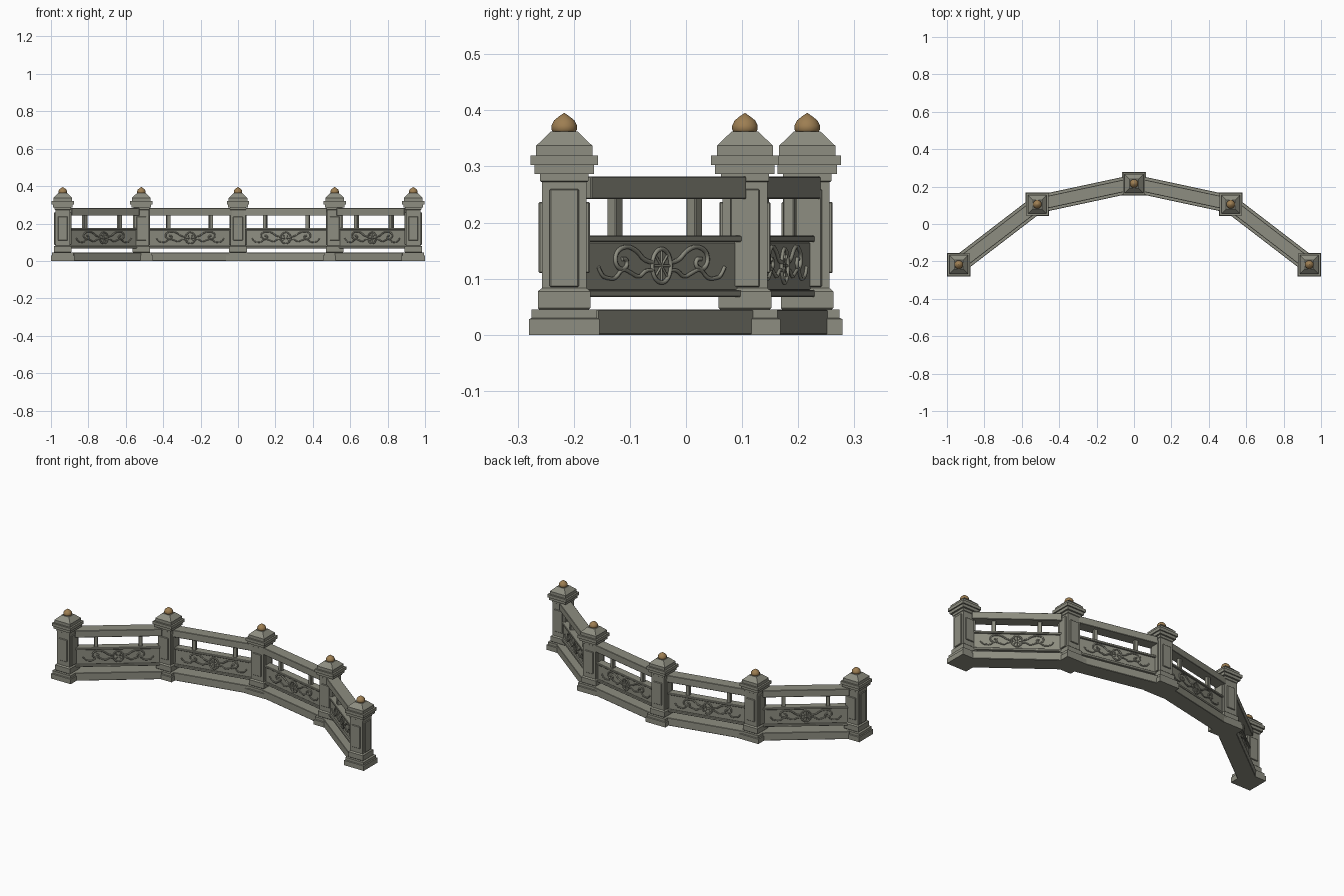
import bpy, bmesh, math
from mathutils import Vector, Matrix

old = bpy.data.objects.get("Cube")
if old:
    bpy.data.objects.remove(old, do_unlink=True)


def material(name, rgb):
    m = bpy.data.materials.new(name)
    m.use_nodes = True
    m.diffuse_color = (*rgb, 1)
    m.node_tree.nodes["Principled BSDF"].inputs["Base Color"].default_value = (*rgb, 1)
    return m


stone = material("grey stone", (0.27, 0.27, 0.22))
bronze = material("aged bronze", (0.34, 0.21, 0.085))


def add_mesh(name, bm, mat, matrix):
    bmesh.ops.recalc_face_normals(bm, faces=bm.faces)
    me = bpy.data.meshes.new(name)
    bm.to_mesh(me)
    bm.free()
    me.materials.append(mat)
    ob = bpy.data.objects.new(name, me)
    ob.matrix_world = matrix
    bpy.context.collection.objects.link(ob)
    return ob


def box(name, size, centre, matrix, bevel=0.002):
    bm = bmesh.new()
    bmesh.ops.create_cube(bm, size=1)
    bmesh.ops.scale(bm, vec=size, verts=bm.verts)
    bmesh.ops.translate(bm, vec=centre, verts=bm.verts)
    bmesh.ops.bevel(bm, geom=bm.edges[:], offset=bevel, segments=1, affect='EDGES')
    return add_mesh(name, bm, stone, matrix)


def turned(name, profile, sides, mat, matrix):
    """Stack regular rings of (radius, height) into a closed solid."""
    bm = bmesh.new()
    rings = []
    for r, z in profile:
        rings.append([bm.verts.new((r * math.cos(a), r * math.sin(a), z))
                      for a in (math.tau * (i + 0.5) / sides for i in range(sides))])
    for low, high in zip(rings, rings[1:]):
        for i in range(sides):
            j = (i + 1) % sides
            bm.faces.new((low[i], low[j], high[j], high[i]))
    bm.faces.new(rings[0])
    bm.faces.new(rings[-1])
    return add_mesh(name, bm, mat, matrix)


def rod(name, points, radius, matrix, closed=False):
    """Round carved strand through points on the panel face."""
    cu = bpy.data.curves.new(name, 'CURVE')
    cu.dimensions = '3D'
    cu.bevel_depth = radius
    cu.bevel_resolution = 1
    cu.resolution_u = 4
    cu.use_fill_caps = True
    sp = cu.splines.new('NURBS' if len(points) > 2 else 'POLY')
    sp.points.add(len(points) - 1)
    for p, (x, z) in zip(sp.points, points):
        p.co = (x, 0, z, 1)
    sp.use_cyclic_u = closed
    sp.use_endpoint_u = not closed
    sp.order_u = 3
    cu.materials.append(stone)
    ob = bpy.data.objects.new(name, cu)
    ob.matrix_world = matrix
    bpy.context.collection.objects.link(ob)


# Post outline as (half width, height): plinth, foot, shaft, stepped cap
POST = [(.063, 0), (.063, .028), (.058, .030), (.058, .045), (.044, .045),
        (.047, .048), (.047, .077), (.044, .080), (.040, .083), (.040, .272),
        (.043, .274), (.043, .287), (.053, .287), (.053, .303), (.060, .303),
        (.060, .320), (.050, .320), (.050, .337), (.024, .362)]
FINIAL = [(.020, .360), (.0235, .366), (.0235, .373), (.019, .382),
          (.010, .389), (.001, .395)]


def post(label, x, y):
    m = Matrix.Translation((x, y, 0))
    turned(label + "_post", [(r * math.sqrt(2), z) for r, z in POST], 4, stone, m)
    ball = turned(label + "_finial", FINIAL, 12, bronze, m)
    for p in ball.data.polygons:
        p.use_smooth = True
    # raised panels on the four shaft faces
    for i in range(4):
        low, high = ((.11, .237), (.085, .26))[i % 2]
        box(label + "_shaft_panel", (.052, .012, high - low),
            (0, -.0395, (low + high) / 2), m @ Matrix.Rotation(i * math.pi / 2, 4, 'Z'))


# Carved strands, outward from the wheel, relative to the panel centre
SCROLL = [(.026, .006), (.05, .008), (.07, .026), (.10, .036), (.13, .028),
          (.138, .008), (.122, -.008), (.100, -.002), (.102, .014), (.116, .012)]
WAVE = [(.026, -.008), (.045, -.006), (.065, -.022), (.09, -.012), (.115, -.004),
        (.135, -.024), (.16, -.022), (.175, -.018), (.185, -.002)]


def carving(label, face):
    rim = [(.028 * math.cos(a), .031 * math.sin(a))
           for a in (math.tau * i / 12 for i in range(12))]
    rod(label + "_wheel_rim", rim, .004, face, True)
    for i in range(4):
        a = math.pi * i / 4
        c, s = .027 * math.cos(a), .029 * math.sin(a)
        rod(label + "_wheel_spoke", [(-c, -s), (c, s)], .0022, face)
    for side in (-1, 1):
        rod(label + "_scroll", [(side * x, z) for x, z in SCROLL], .0042, face)
        rod(label + "_wave", [(side * x, z) for x, z in WAVE], .0036, face)


def span(label, a, b):
    a, b = Vector((*a, 0)), Vector((*b, 0))
    d = b - a
    m = Matrix.Translation((a + b) / 2) @ Matrix.Rotation(math.atan2(d.y, d.x), 4, 'Z')
    length = d.length - .074
    # long members as (name, width, bottom, top)
    for name, width, low, high in (("ground_beam", .095, 0, .045),
                                   ("panel_sill", .045, .067, .080),
                                   ("panel", .028, .079, .166),
                                   ("panel_cap", .045, .165, .177),
                                   ("top_rail", .065, .242, .282)):
        box(label + "_" + name, (length, width, high - low), (0, 0, (low + high) / 2), m)
    for side in (-1, 1):
        box(label + "_baluster", (.021, .021, .07), (side * .22 * d.length, 0, .21), m)
        # carving on the front and the back of the panel
        carving(label, m @ Matrix.Translation((0, side * .0155, .123)))


SPOTS = [("right_end", -.937, -.217), ("right_middle", -.517, .105), ("centre", 0, .216),
         ("left_middle", .517, .105), ("left_end", .937, -.217)]
for spot in SPOTS:
    post(*spot)
for p, q in zip(SPOTS, SPOTS[1:]):
    span(p[0] + "_span", p[1:], q[1:])
